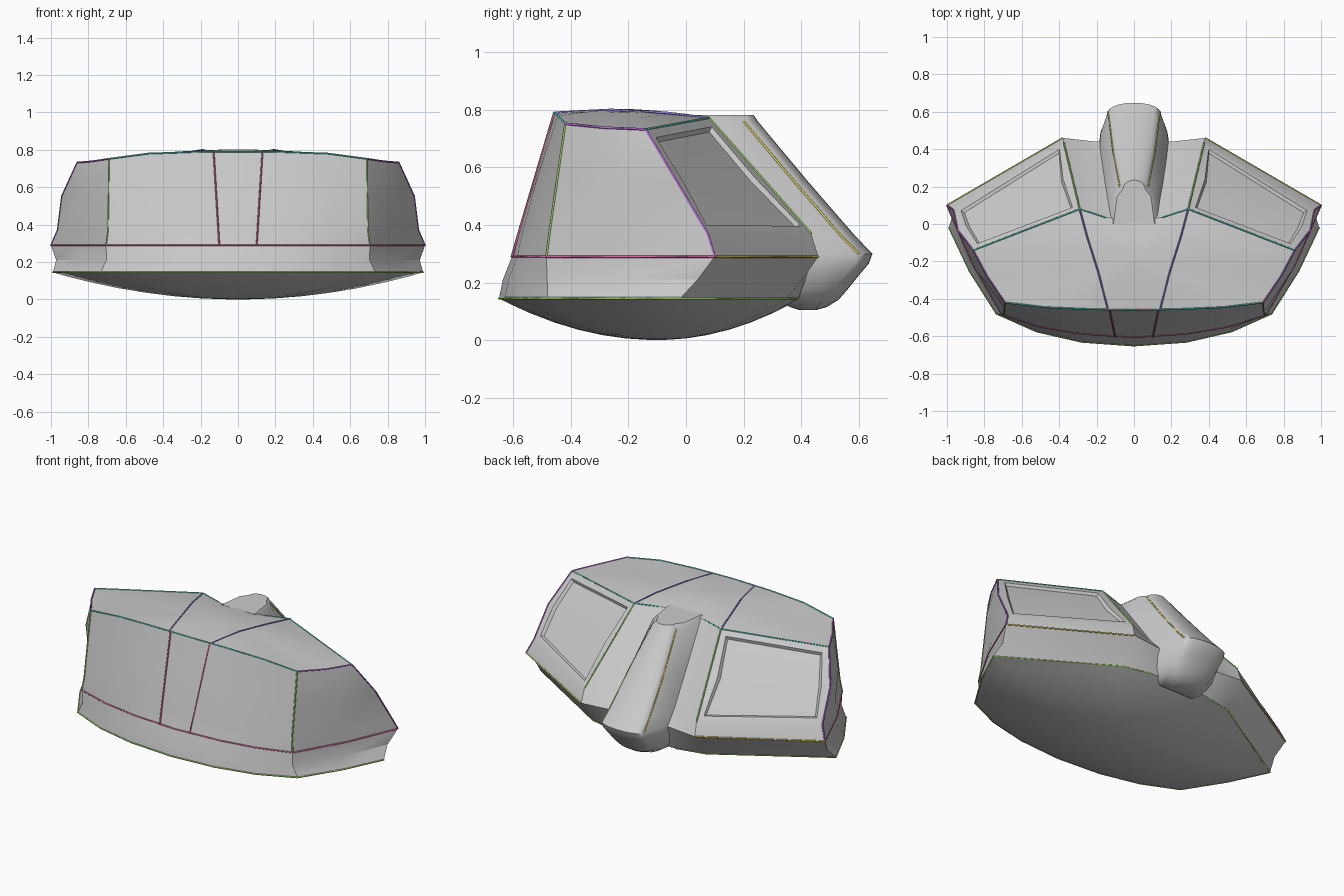
import bpy, bmesh, math
from mathutils import Vector

if "Cube" in bpy.data.objects:
    bpy.data.objects.remove(bpy.data.objects["Cube"])


def finish(name, bm, angle=30):
    bmesh.ops.recalc_face_normals(bm, faces=bm.faces)
    me = bpy.data.meshes.new(name)
    bm.to_mesh(me)
    bm.free()
    ob = bpy.data.objects.new(name, me)
    bpy.context.collection.objects.link(ob)
    bpy.ops.object.select_all(action='DESELECT')
    ob.select_set(True)
    bpy.context.view_layer.objects.active = ob
    bpy.ops.object.shade_smooth_by_angle(angle=math.radians(angle))
    return ob


def mirror_ring(half):
    # half runs from the front centre to the back centre; complete it on -x
    return half + [Vector((-p[0], p[1], p[2])) for p in reversed(half[1:-1])]


def loft(bm, rings):
    rows = [[bm.verts.new(p) for p in r] for r in rings]
    n = len(rows[0])
    grid = []
    for a, b in zip(rows, rows[1:]):
        grid.append([bm.faces.new((a[i], a[(i + 1) % n], b[(i + 1) % n], b[i])) for i in range(n)])
    return rows, grid


def flat(z, pts):
    return [Vector((x, y, z)) for x, y in pts]


# Half outlines, same point order: front centre, front, corner, side, tail corner, shelf, groove, centre
rim = flat(0.145, [(0, -.65), (.28, -.63), (.52, -.575), (.735, -.48), (.88, -.25),
                   (.99, -.02), (.38, .35), (.2, .39), (0, .4)])
band = flat(0.29, [(0, -.605), (.28, -.587), (.5, -.55), (.705, -.485), (.87, -.2),
                   (1, .1), (.38, .46), (.2, .44), (0, .44)])
shelf = flat(0.37, [(0, -.585), (.28, -.57), (.5, -.535), (.695, -.475), (.855, -.205),
                    (.965, .075), (.375, .435), (.2, .36), (0, .36)])
crown = [Vector(p) for p in [(0, -.46, .79), (.25, -.455, .788), (.48, -.445, .78),
         (.69, -.42, .752), (.785, -.28, .738), (.86, -.14, .732),
         (.29, .08, .772), (.15, .035, .772), (0, .02, .78)]]
waist = []
for i, (a, b) in enumerate(zip(rim, band)):
    p = a.lerp(b, .3 if i < 3 else .5)
    waist.append(Vector((p.x * .977, p.y, .21)))
bulge = []
for i, (a, b) in enumerate(zip(shelf, crown)):
    p = a.lerp(b, .5)
    if i in (4, 5):
        p.x += .03
    bulge.append(p)


# Hull: domed belly, flared band, upper walls and cambered deck in one skin
def scaled(ring, s, c, z):
    return [Vector((c[0] + (p.x - c[0]) * s, c[1] + (p.y - c[1]) * s, z(p, s))) for p in ring]


belly = [scaled(rim, s, (0, -.1), lambda p, s: .145 * s ** 2)
         for s in (.04, .2, .35, .5, .65, .8, .92)]
deck = [scaled(crown, s, (0, -.2), lambda p, s: p.z + (.803 - p.z) * (1 - s ** 1.6))
        for s in (.85, .6, .35, .05)]
halves = belly + [rim, waist, band, shelf, bulge, crown] + deck
bm = bmesh.new()
rows, grid = loft(bm, [mirror_ring(h) for h in halves])
bm.faces.new(rows[0])
bm.faces.new(rows[-1])
bmesh.ops.recalc_face_normals(bm, faces=bm.faces)
# Recessed sloping panels at the back, left and right
start, n = len(belly) + 3, len(rows[0])
for col in (5, n - 6):
    faces = [grid[start][col], grid[start + 1][col]]
    bmesh.ops.inset_region(bm, faces=faces, thickness=.05, depth=0)
    bmesh.ops.inset_region(bm, faces=faces, thickness=.015, depth=-.015)
finish("hull", bm)

# Tail spine: sloping ridge ending in a rounded pod; (z, front y, back y, front half width, back half width)
sections = [(.105, .39, .455, .04, .03), (.115, .36, .49, .1, .07), (.14, .33, .53, .16, .105),
            (.18, .31, .565, .19, .125), (.23, .30, .605, .205, .135), (.265, .29, .635, .205, .14),
            (.30, .28, .648, .2, .14), (.36, .26, .59, .19, .13), (.55, .12, .425, .165, .11),
            (.76, .01, .25, .13, .075), (.782, 0, .235, .11, .06)]
bm = bmesh.new()
rings = []
for z, yf, yb, wf, wb in sections:
    half = [Vector((0, yf, z)), Vector((wf, yf, z)),
            Vector((wf * .6 + wb * .4, (yf + yb) / 2 + .03, z))]
    d = min(.05, (yb - yf) * .3)
    for k in range(6):
        a = math.pi / 2 * k / 5
        half.append(Vector((wb * math.cos(a), yb - d + d * math.sin(a), z)))
    rings.append(mirror_ring(half))
rows, _ = loft(bm, rings)
bm.faces.new(rows[0])
bm.faces.new(rows[-1])
finish("tail_spine", bm, 40)


# Thin coloured seam lines along the panel edges
def seam(name, pts, color):
    mat = bpy.data.materials.new(name)
    mat.diffuse_color = (*color, 1)
    mat.use_nodes = True
    mat.node_tree.nodes["Principled BSDF"].inputs["Base Color"].default_value = mat.diffuse_color
    for side, s in (("right", 1), ("left", -1)):
        cu = bpy.data.curves.new(name, 'CURVE')
        cu.dimensions = '3D'
        cu.bevel_depth = .0045
        cu.bevel_resolution = 0
        sp = cu.splines.new('POLY')
        sp.points.add(len(pts) - 1)
        for q, p in zip(sp.points, pts):
            q.co = (s * p[0], p[1], p[2], 1)
        cu.materials.append(mat)
        ob = bpy.data.objects.new(name + "_" + side, cu)
        bpy.context.collection.objects.link(ob)


teal, green, purple = (.1, .6, .5), (.35, .65, .15), (.5, .15, .7)
rose, ochre, blue = (.7, .15, .35), (.7, .6, .12), (.25, .2, .65)
seam("rim_seam", rim[:8], green)
seam("band_seam", band[:6], rose)
seam("shelf_seam", band[5:7], ochre)
seam("deck_front_seam", crown[:4], teal)
seam("deck_side_seam", crown[3:6], purple)
seam("deck_back_seam", crown[5:8], teal)
seam("front_corner_seam", [band[3], shelf[3], bulge[3], crown[3]], green)
seam("back_corner_seam", [band[5], shelf[5], bulge[5], crown[5]], purple)
seam("groove_seam", [shelf[6], crown[6]], green)
seam("deck_rib_seam", [(.14, -.455, .79), (.19, -.26, .8), (.25, -.07, .79), (.29, .08, .772)], blue)
seam("front_rib_seam", [(.1, -.605, .29), (.105, -.582, .37), (.13, -.459, .785)], rose)
seam("spine_seam", [(.14, .6, .3), (.13, .54, .36), (.11, .376, .55), (.075, .2, .76)], ochre)
